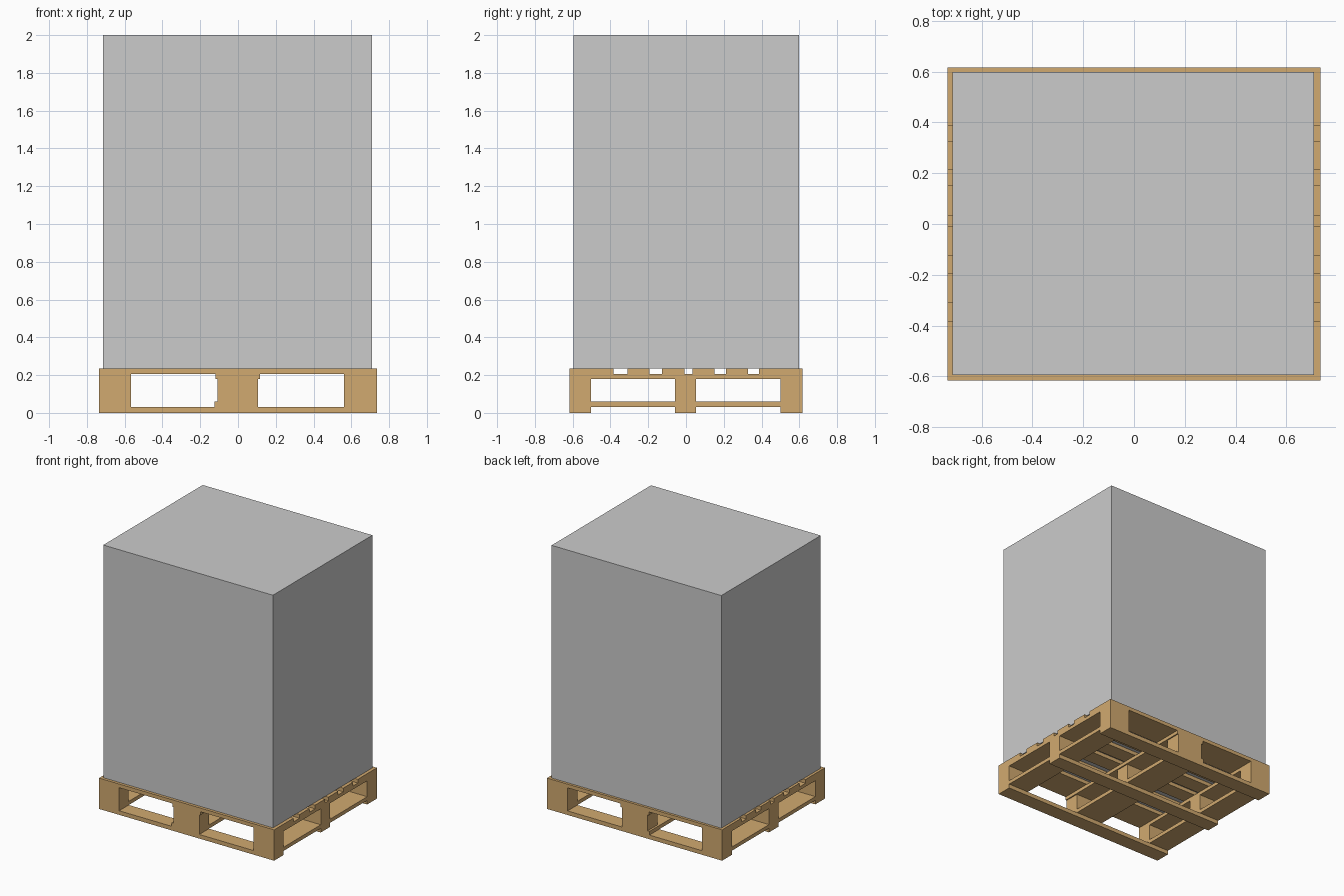
import bpy, bmesh
from mathutils import Matrix, Vector

if "Cube" in bpy.data.objects:
    bpy.data.objects.remove(bpy.data.objects["Cube"])

wood = bpy.data.materials.new("wood")
wood.diffuse_color = (0.64, 0.40, 0.16, 1)
wood.use_nodes = True
wood.node_tree.nodes["Principled BSDF"].inputs["Base Color"].default_value = wood.diffuse_color


def box(name, xs, ys, zs, mat=None):
    """Axis-aligned box from (min, max) ranges."""
    bm = bmesh.new()
    size = Vector((xs[1] - xs[0], ys[1] - ys[0], zs[1] - zs[0]))
    mid = Vector((sum(xs), sum(ys), sum(zs))) / 2
    bmesh.ops.create_cube(bm, size=1, matrix=Matrix.Translation(mid) @ Matrix.Diagonal(size).to_4x4())
    me = bpy.data.meshes.new(name)
    bm.to_mesh(me)
    bm.free()
    if mat:
        me.materials.append(mat)
    ob = bpy.data.objects.new(name, me)
    bpy.context.collection.objects.link(ob)
    return ob


HX, HY = 0.735, 0.617
Z0, Z1, Z2, Z3, Z4 = 0.031, 0.059, 0.18, 0.206, 0.234   # layer heights

rows = [(-HY, -0.502), (-0.057, 0.054), (0.5, HY)]
block_cols = [(-HX, -0.566), (-0.109, 0.107), (0.562, HX)]
lower_cols = [(-HX, -0.566), (-0.125, 0.107), (0.562, HX)]
upper_cols = [(-HX, -0.566), (-0.12, 0.116), (0.562, HX)]

# bottom runners along x
for i, ys in enumerate(rows):
    box(f"bottom_runner_{i}", (-HX, HX), ys, (0, Z0), wood)

# cross boards along y, below and above the blocks
for i in range(3):
    box(f"lower_cross_board_{i}", lower_cols[i], (-HY, HY), (Z0, Z1), wood)
    box(f"upper_cross_board_{i}", upper_cols[i], (-HY, HY), (Z2, Z3), wood)

# nine spacer blocks
for i, xs in enumerate(block_cols):
    for j, ys in enumerate(rows):
        box(f"spacer_block_{i}_{j}", xs, ys, (Z1, Z2), wood)

# top deck boards along x
deck = [(-HY, -0.383), (-0.311, -0.193), (-0.126, -0.008),
        (0.034, 0.152), (0.213, 0.328), (0.387, HY)]
for i, ys in enumerate(deck):
    box(f"deck_board_{i}", (-HX, HX), ys, (Z3, Z4), wood)

# load on the pallet
box("load_box", (-0.715, 0.71), (-0.595, 0.598), (Z4, 2.0))
